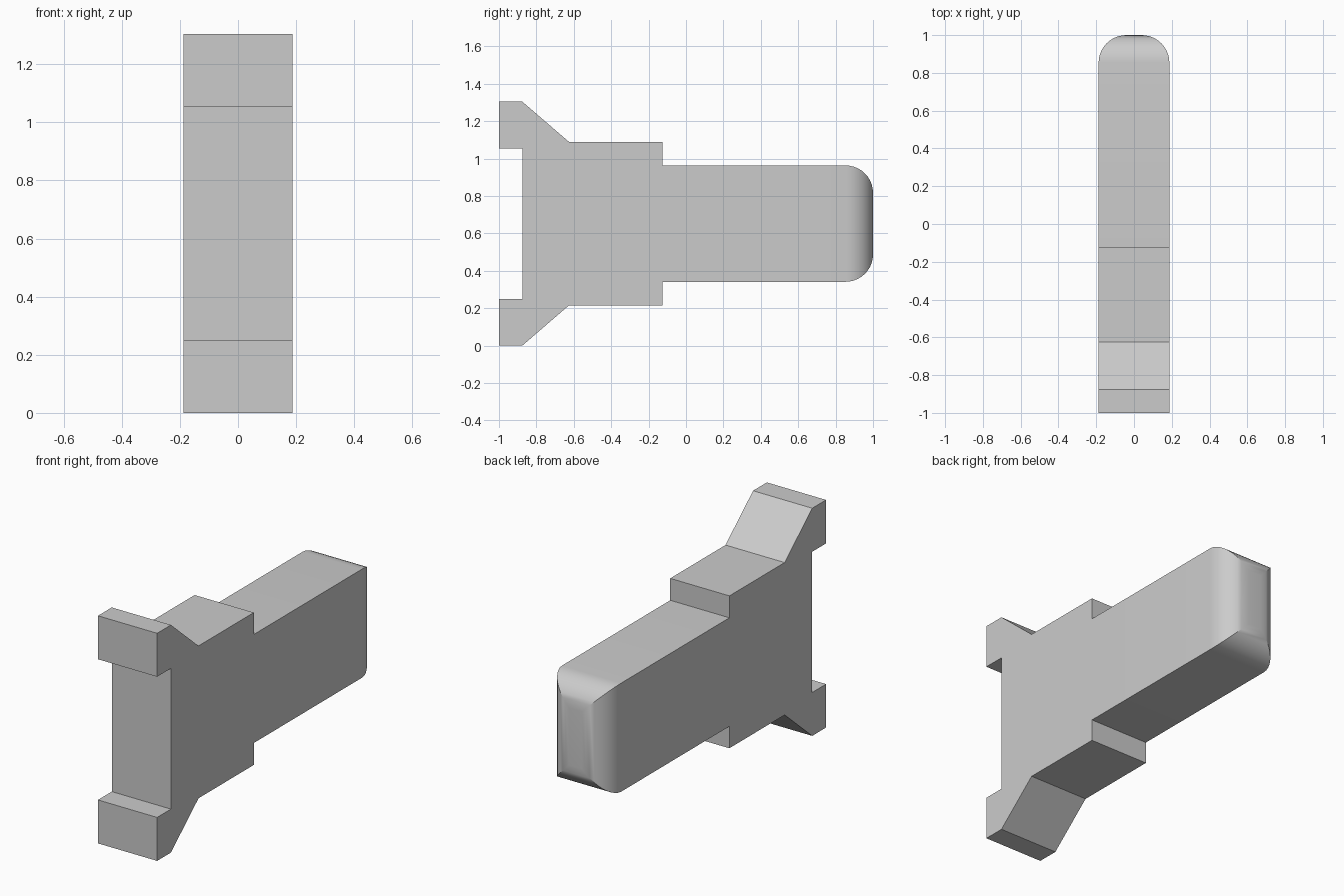
import bpy, bmesh, math

cube = bpy.data.objects.get("Cube")
if cube:
    bpy.data.objects.remove(cube, do_unlink=True)

HALF_WIDTH = 0.1875
MID_Z = 0.652

grey = bpy.data.materials.new("light_grey")
grey.use_nodes = True
colour = (0.6, 0.6, 0.6, 1)
grey.diffuse_color = colour
grey.node_tree.nodes["Principled BSDF"].inputs["Base Color"].default_value = colour

# Upper half of the side outline: (y, height above the middle)
upper = [(-0.875, 0.403), (-1, 0.403), (-1, MID_Z), (-0.875, MID_Z),
         (-0.625, 0.4365), (-0.125, 0.4365), (-0.125, 0.311), (1, 0.311)]
outline = upper + [(y, -h) for y, h in reversed(upper)]

# Forked body with stepped shank, extruded across its width
bm = bmesh.new()
side = bm.faces.new([bm.verts.new((-HALF_WIDTH, y, MID_Z + h)) for y, h in outline])
extruded = bmesh.ops.extrude_face_region(bm, geom=[side])["geom"]
bmesh.ops.translate(bm, vec=(2 * HALF_WIDTH, 0, 0),
                    verts=[v for v in extruded if isinstance(v, bmesh.types.BMVert)])
bmesh.ops.recalc_face_normals(bm, faces=bm.faces)

# Rounded edges around the back end
end_edges = [e for e in bm.edges if all(v.co.y > 0.99 for v in e.verts)]
bmesh.ops.bevel(bm, geom=end_edges, offset=0.147, offset_type='OFFSET',
                segments=10, profile=0.5, affect='EDGES')

mesh = bpy.data.meshes.new("forked_body")
bm.to_mesh(mesh)
bm.free()
mesh.materials.append(grey)
body = bpy.data.objects.new("forked_body", mesh)
bpy.context.collection.objects.link(body)

bpy.ops.object.select_all(action='DESELECT')
body.select_set(True)
bpy.context.view_layer.objects.active = body
bpy.ops.object.shade_smooth_by_angle(angle=math.radians(30))
